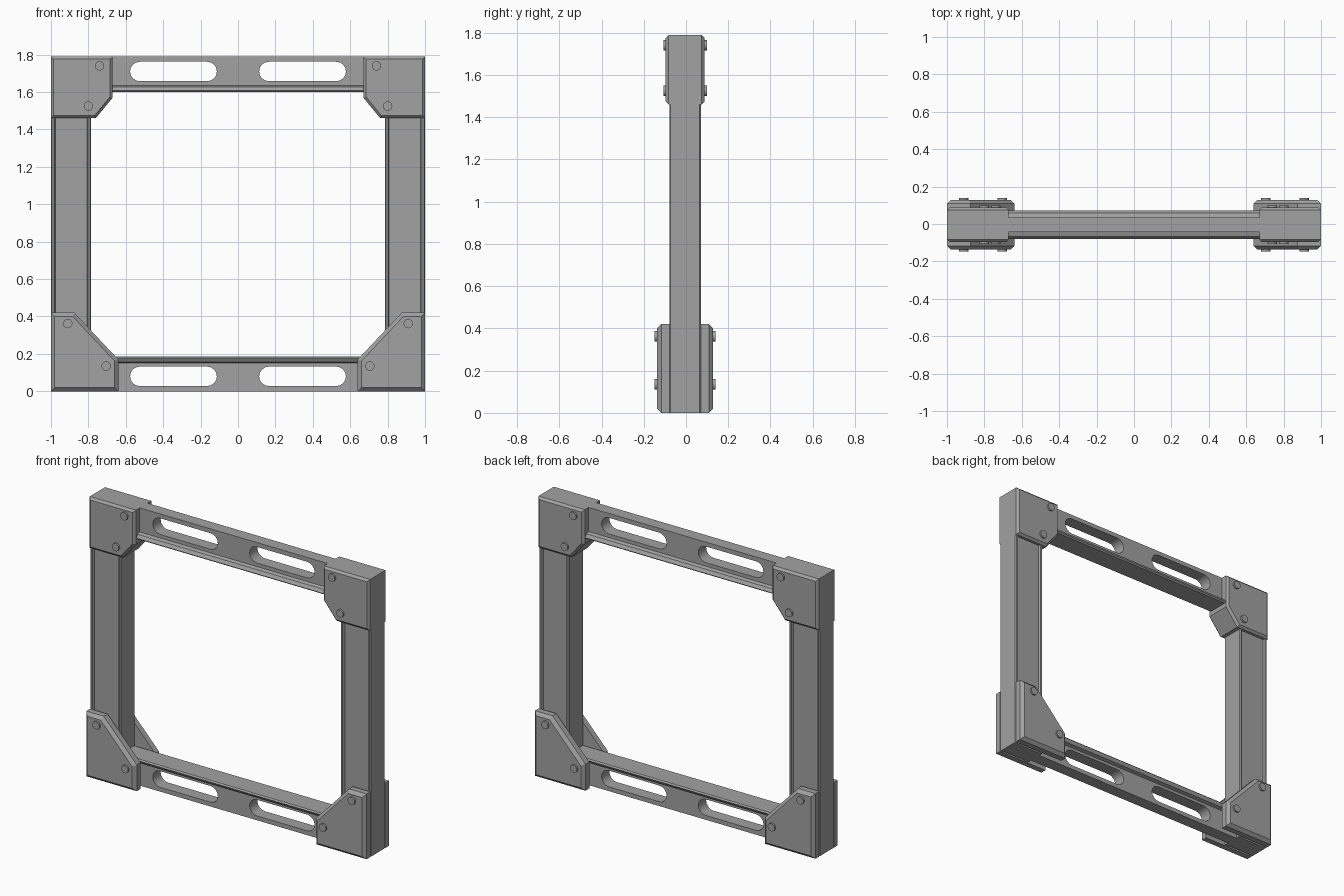
import bpy
import bmesh
import math

cube = bpy.data.objects.get("Cube")
if cube:
    bpy.data.objects.remove(cube, do_unlink=True)

H = 1.79        # overall height
YC = -0.004     # centre of the frame in depth
D = 0.075       # half depth of posts and rails

metal = bpy.data.materials.new("grey metal")
metal.use_nodes = True
grey = (0.36, 0.36, 0.36, 1)
metal.diffuse_color = grey
metal.node_tree.nodes["Principled BSDF"].inputs["Base Color"].default_value = grey

# Maps profile coordinates (u, v) and extrusion coordinate w to x, y, z
PLANES = {
    "x": lambda u, v, w: (w, u, v),
    "y": lambda u, v, w: (u, w, v),
    "z": lambda u, v, w: (u, v, w),
}


def prism(name, loops, axis, start, end, bevel=0.0, bevel_at=(), smooth=False):
    """Extrude an outline (plus optional holes) along an axis."""
    place = PLANES[axis]
    bm = bmesh.new()
    edges = []
    for loop in loops:
        vs = [bm.verts.new(place(u, v, start)) for u, v in loop]
        if len(loops) == 1:
            bm.faces.new(vs)
        else:
            edges += [bm.edges.new((a, b)) for a, b in zip(vs, vs[1:] + vs[:1])]
    if edges:
        bmesh.ops.triangle_fill(bm, edges=edges, use_beauty=True)
    grown = bmesh.ops.extrude_face_region(bm, geom=bm.faces[:], use_keep_orig=True)
    moved = [g for g in grown["geom"] if isinstance(g, bmesh.types.BMVert)]
    bmesh.ops.translate(bm, verts=moved, vec=place(0, 0, end - start))
    bmesh.ops.recalc_face_normals(bm, faces=bm.faces[:])
    if bevel:
        k = "xyz".index(axis)
        rim = [e for e in bm.edges
               if any(all(abs(v.co[k] - w) < 1e-5 for v in e.verts) for w in bevel_at)]
        bmesh.ops.bevel(bm, geom=rim, offset=bevel, segments=1, affect='EDGES')
    mesh = bpy.data.meshes.new(name)
    bm.to_mesh(mesh)
    bm.free()
    mesh.materials.append(metal)
    obj = bpy.data.objects.new(name, mesh)
    obj.location.y = YC
    bpy.context.collection.objects.link(obj)
    if smooth:
        bpy.context.view_layer.objects.active = obj
        obj.select_set(True)
        bpy.ops.object.shade_smooth_by_angle(angle=math.radians(35))
        obj.select_set(False)
    return obj


def stadium(cx, cz, half, r, steps=8):
    """Outline of a slot with round ends."""
    pts = []
    for side in (1, -1):
        for i in range(steps + 1):
            a = side * math.pi / 2 - math.pi / 2 + math.pi * (i / steps - 0.5) + (math.pi / 2 - side * math.pi / 2) * 1.5
            a = math.pi * (i / steps - 0.5) + (0 if side > 0 else math.pi)
            pts.append((cx + side * (half - r) + r * math.cos(a), cz + r * math.sin(a)))
    return pts


def disc(cx, cz, r, n=16):
    return [(cx + r * math.cos(2 * math.pi * i / n), cz + r * math.sin(2 * math.pi * i / n))
            for i in range(n)]


# Rails: a slotted web with a wide sloped flange towards the opening
half_flange = [(D - 0.008, 0), (D, 0.008), (0.062, 0.028), (0.04, 0.035)]
flange = half_flange + [(-y, z) for y, z in reversed(half_flange)]
for name, base, sign, slot_z in (("upper", 1.6, 1, 1.71), ("lower", 0.185, -1, 0.08)):
    outer = H if sign > 0 else 0.0
    inner = base + sign * 0.03
    web = [(-0.79, outer), (0.79, outer), (0.79, inner), (-0.79, inner)]
    slots = [stadium(s * 0.345, slot_z, 0.232, 0.052) for s in (-1, 1)]
    prism(name + "_rail_web", [web] + slots, "y", -0.04, 0.04, smooth=True)
    prism(name + "_rail_flange", [[(y, base + sign * z) for y, z in flange]],
          "x", -0.79, 0.79)

# Posts, corner caps, gusset plates and bolts, mirrored left and right
quarter = [(0.785, D - 0.006), (0.791, D), (0.802, D), (0.808, 0.062),
           (0.977, 0.062), (0.983, D), (0.994, D), (1.0, D - 0.006)]
post = quarter + [(x, -y) for x, y in reversed(quarter)]
cap = [(0.67, H), (1, H), (1, 1.46), (0.76, 1.46), (0.67, 1.57)]
gusset = [(0.64, 0), (1, 0), (1, 0.42), (0.875, 0.42), (0.64, 0.17)]
CAP_Y, PLATE_Y = 0.092, 0.133
bolt_spots = [("cap", 0.74, 1.74, CAP_Y), ("cap", 0.80, 1.525, CAP_Y),
              ("gusset", 0.91, 0.362, PLATE_Y), ("gusset", 0.705, 0.135, PLATE_Y)]

for side, s in (("left", 1), ("right", -1)):
    def flip(pts):
        return [(s * u, v) for u, v in pts]

    prism(side + "_post", [flip(post)], "z", 0.0, 1.47)
    prism(side + "_corner_cap", [flip(cap)], "y", -CAP_Y, CAP_Y,
          0.014, (-CAP_Y, CAP_Y))
    for face, f in (("front", -1), ("back", 1)):
        prism(f"{side}_{face}_gusset", [flip(gusset)], "y", f * D, f * PLATE_Y,
              0.02, (f * PLATE_Y,))
        for i, (part, x, z, y) in enumerate(bolt_spots):
            prism(f"{side}_{face}_{part}_bolt_{i}", [disc(s * x, z, 0.025)], "y",
                  f * (y - 0.02), f * (y + 0.011), smooth=True)
